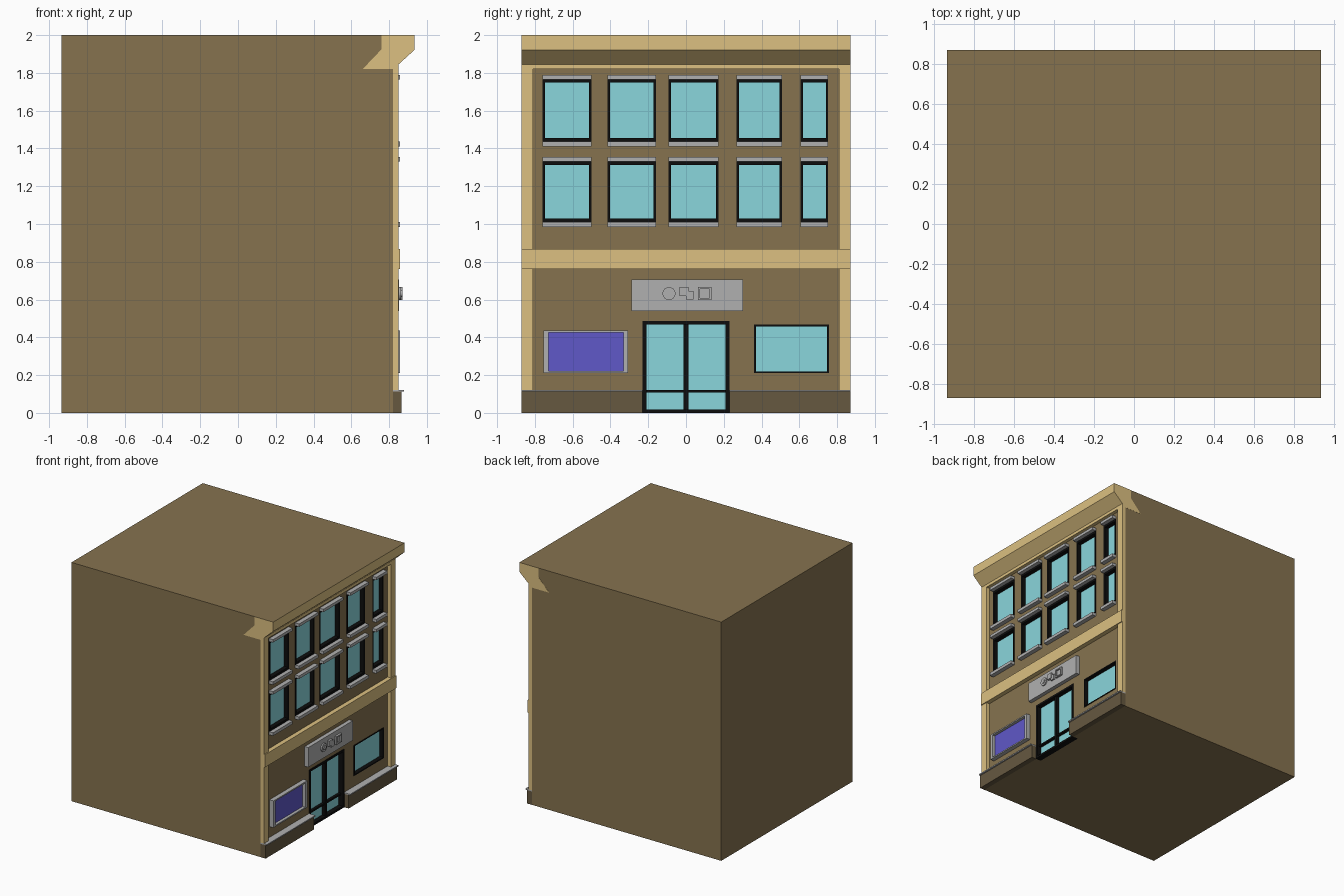
import bpy, bmesh
from math import pi
from mathutils import Matrix

if "Cube" in bpy.data.objects:
    bpy.data.objects.remove(bpy.data.objects["Cube"])


def material(name, rgb):
    m = bpy.data.materials.new(name)
    m.diffuse_color = (*rgb, 1)
    m.use_nodes = True
    m.node_tree.nodes["Principled BSDF"].inputs["Base Color"].default_value = m.diffuse_color
    return m


BROWN = material("brown_wall", (0.238, 0.171, 0.078))
TAN = material("tan_trim", (0.716, 0.527, 0.22))
DARK = material("dark_base", (0.133, 0.098, 0.051))
BLACK = material("black_frame", (0.004, 0.004, 0.004))
GLASS = material("glass", (0.255, 0.672, 0.716))
GREY = material("grey_stone", (0.434, 0.434, 0.434))
PURPLE = material("purple_panel", (0.115, 0.098, 0.578))

W = 0.87        # half width of the building
WALL = 0.82     # x of the facade wall
BACK = 0.775    # x of the back of the window openings


def finish(name, bm, *mats):
    me = bpy.data.meshes.new(name)
    bm.to_mesh(me)
    bm.free()
    for m in mats:
        me.materials.append(m)
    ob = bpy.data.objects.new(name, me)
    bpy.context.collection.objects.link(ob)
    return ob


def boxes(name, items, mat):
    """One object from boxes given as (x0, x1, y0, y1, z0, z1)."""
    bm = bmesh.new()
    for x0, x1, y0, y1, z0, z1 in items:
        mtx = Matrix.Translation(((x0 + x1) / 2, (y0 + y1) / 2, (z0 + z1) / 2))
        bmesh.ops.create_cube(bm, size=1, matrix=mtx @ Matrix.Diagonal((x1 - x0, y1 - y0, z1 - z0, 1)))
    return finish(name, bm, mat)


def ring(x0, x1, y0, y1, z0, z1, ty, tz):
    """Four bars of a rectangular frame."""
    return [(x0, x1, y0, y0 + ty, z0, z1), (x0, x1, y1 - ty, y1, z0, z1),
            (x0, x1, y0 + ty, y1 - ty, z0, z0 + tz), (x0, x1, y0 + ty, y1 - ty, z1 - tz, z1)]


# Main block, with openings cut for windows and door
body = boxes("building_body", [(-0.935, WALL, -W + 0.001, W - 0.001, 0, 2)], BROWN)
columns = [(-0.76, -0.50), (-0.415, -0.16), (-0.093, 0.172), (0.268, 0.507), (0.607, 0.753)]
rows = [(1.01, 1.33), (1.437, 1.766)]
windows = [(y0, y1, z0, z1) for z0, z1 in rows for y0, y1 in columns]
shop = (0.361, 0.756, 0.21, 0.467)
door = (-0.23, 0.23, 0, 0.487)
cutter = boxes("opening_cutter", [(BACK, 0.9, *w) for w in windows + [shop]]
               + [(BACK, 0.9, -0.23, 0.23, -0.1, 0.487)], BLACK)
cutter.hide_render = True
cutter.hide_viewport = True
mod = body.modifiers.new("openings", "BOOLEAN")
mod.object = cutter
mod.operation = "DIFFERENCE"
mod.solver = "EXACT"

# Cornice: side profile extruded along the width, brown on top
bm = bmesh.new()
profile = [(0.66, 1.82), (WALL, 1.82), (0.85, 1.82), (0.85, 1.845), (0.935, 1.922),
           (0.935, 2), (0.76, 2), (0.76, 1.925)]
face = bm.faces.new([bm.verts.new((x, -W, z)) for x, z in profile])
ext = bmesh.ops.extrude_face_region(bm, geom=[face])
bmesh.ops.translate(bm, vec=(0, 2 * W, 0), verts=[v for v in ext["geom"] if isinstance(v, bmesh.types.BMVert)])
bmesh.ops.recalc_face_normals(bm, faces=bm.faces)
for f in bm.faces:
    if f.normal.z > 0.9 and f.calc_center_median().z > 1.99:
        f.material_index = 1
finish("cornice", bm, TAN, BROWN)

# Tan pilasters and mid band
boxes("corner_pilasters", [(WALL, 0.85, -W, -0.81, 0.12, 1.82), (WALL, 0.85, 0.81, W, 0.12, 1.82)], TAN)
boxes("middle_band", [(WALL, 0.858, -W, W, 0.762, 0.868)], TAN)

# Plinth on both sides of the door, with grey cap
sides = [(-W, -0.23), (0.23, W)]
boxes("plinth", [(WALL, 0.865, a, b, 0, 0.112) for a, b in sides], DARK)
boxes("plinth_cap", [(WALL, 0.878, a, b, 0.112, 0.122) for a, b in sides], GREY)

# Upper windows and shop window
frames, panes = [], []
for y0, y1, z0, z1 in windows + [shop]:
    upper = z0 > 0.9
    frames += ring(BACK, WALL + 0.003, y0, y1, z0, z1, 0.013 if upper else 0.01, 0.018 if upper else 0.009)
    panes.append((BACK, BACK + 0.012, y0 + 0.008, y1 - 0.008, z0 + 0.008, z1 - 0.008))
boxes("window_frames", frames, BLACK)
boxes("window_panes", panes, GLASS)
boxes("window_lintels", [(WALL, 0.857, y0, y1, z1, z1 + 0.024) for y0, y1, z0, z1 in windows], GREY)
boxes("window_sills", [(WALL, 0.857, y0, y1, z0 - 0.026, z0) for y0, y1, z0, z1 in windows], GREY)

# Double door
boxes("door_frame", ring(BACK, WALL + 0.005, *door, 0.021, 0.018)
      + [(BACK, 0.815, -0.012, 0.012, 0.018, 0.469)]
      + [(BACK, 0.81, a, b, 0.108, 0.122) for a, b in ((-0.209, -0.012), (0.012, 0.209))], BLACK)
boxes("door_panes", [(BACK, BACK + 0.012, -0.22, 0.22, 0.01, 0.478)], GLASS)

# Display board
boxes("display_frame", ring(WALL, 0.857, -0.754, -0.306, 0.212, 0.437, 0.026, 0.011), GREY)
boxes("display_panel", [(WALL, 0.832, -0.73, -0.33, 0.222, 0.427)], PURPLE)

# Sign plate with plain raised ornaments
boxes("sign_plate", [(WALL, 0.853, -0.288, 0.302, 0.54, 0.705)], GREY)
bm = bmesh.new()
for r, x1 in ((0.034, 0.864), (0.018, 0.87)):
    bmesh.ops.create_cone(bm, cap_ends=True, segments=24, radius1=r, radius2=r, depth=x1 - 0.85,
                          matrix=Matrix.Translation(((x1 + 0.85) / 2, -0.09, 0.632)) @ Matrix.Rotation(pi / 2, 4, "Y"))
finish("round_ornament", bm, GREY)
boxes("plate_ornaments", [(0.85, 0.87, -0.035, 0.012, 0.62, 0.667), (0.85, 0.866, 0.0, 0.04, 0.6, 0.645)], GREY)
boxes("square_ornament", ring(0.85, 0.87, 0.063, 0.135, 0.597, 0.667, 0.01, 0.01)
      + [(0.85, 0.86, 0.073, 0.125, 0.607, 0.657)], GREY)
